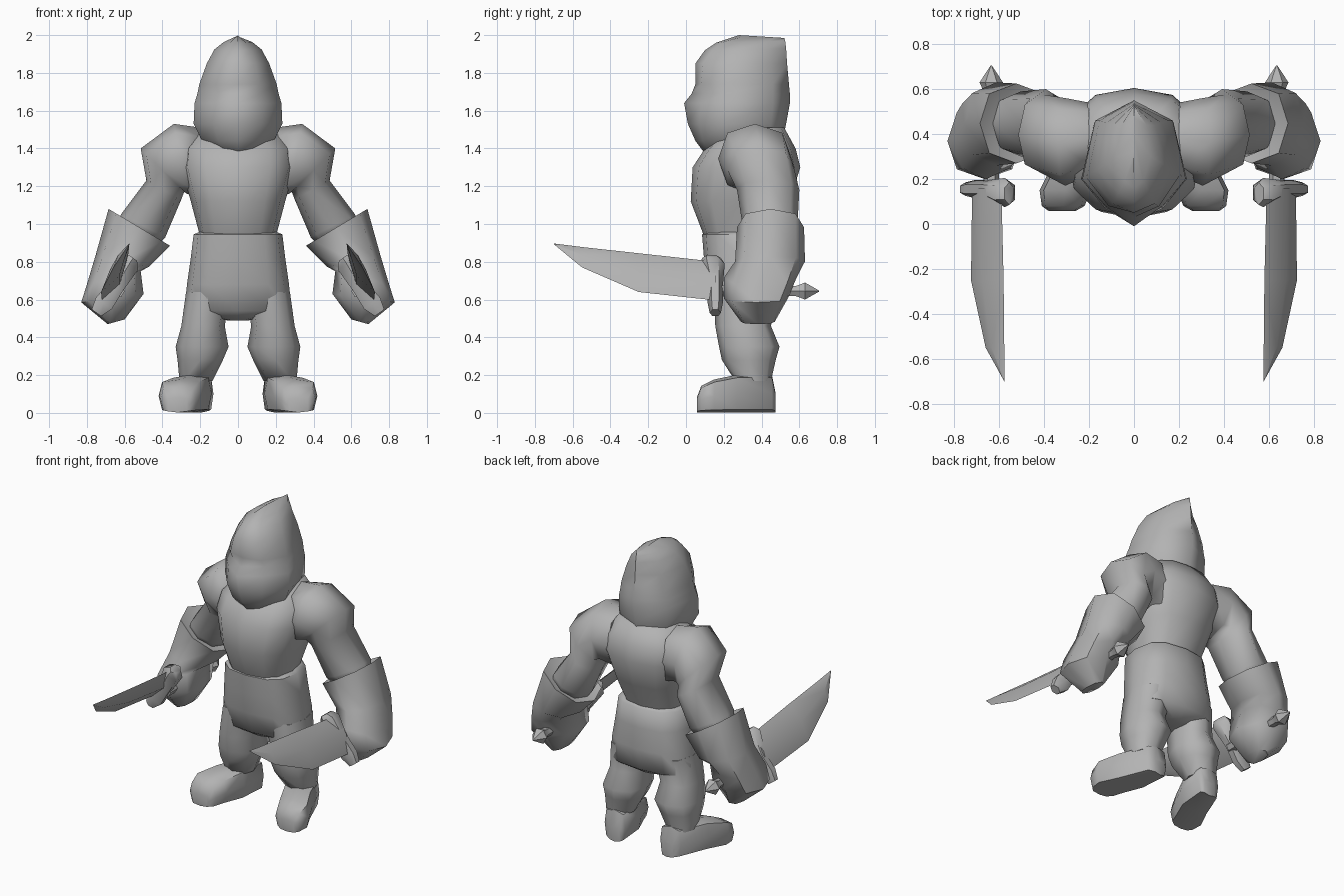
import bpy, bmesh, math
from mathutils import Vector

if "Cube" in bpy.data.objects:
    bpy.data.objects.remove(bpy.data.objects["Cube"])

grey = bpy.data.materials.new("plain grey")
grey.diffuse_color = (0.45, 0.45, 0.45, 1)
grey.use_nodes = True
grey.node_tree.nodes["Principled BSDF"].inputs["Base Color"].default_value = grey.diffuse_color


def oval(center, u, v, n=8, p=1.0):
    """Closed ring around center spanned by half axes u and v; p < 1 is boxier."""
    f = lambda t: math.copysign(abs(t) ** p, t) if abs(t) > 1e-6 else 0.0
    return [Vector(center) + Vector(u) * f(math.cos(a)) + Vector(v) * f(math.sin(a))
            for a in (2 * math.pi * i / n for i in range(n))]


def loft(name, rings, mirror=False, angle=50):
    """Skin a list of equal rings, close both ends, smooth the surface."""
    bm = bmesh.new()
    vs = [[bm.verts.new(p) for p in r] for r in rings]
    n = len(rings[0])
    for a, b in zip(vs, vs[1:]):
        for i in range(n):
            j = (i + 1) % n
            bm.faces.new((a[i], a[j], b[j], b[i]))
    bm.faces.new(vs[0])
    bm.faces.new(vs[-1])
    bmesh.ops.remove_doubles(bm, verts=bm.verts, dist=0.0005)
    bmesh.ops.recalc_face_normals(bm, faces=bm.faces)
    me = bpy.data.meshes.new(name)
    bm.to_mesh(me)
    bm.free()
    me.materials.append(grey)
    ob = bpy.data.objects.new(name, me)
    bpy.context.collection.objects.link(ob)
    bpy.ops.object.select_all(action='DESELECT')
    ob.select_set(True)
    bpy.context.view_layer.objects.active = ob
    bpy.ops.object.shade_smooth_by_angle(angle=math.radians(angle))
    if mirror:
        ob.modifiers.new("mirror", 'MIRROR')
    return ob


def flat(z, x0, x1, y0, y1, n=8, p=1.0):
    """Level ring filling the given x and y range."""
    return oval(((x0 + x1) / 2, (y0 + y1) / 2, z),
                ((x1 - x0) / 2, 0, 0), (0, (y1 - y0) / 2, 0), n, p)


def limb(outer, inner, y0, y1, n=8, p=0.85):
    """Tilted ring given by its outer and inner (x, z) ends and y range."""
    o, i = Vector((outer[0], 0, outer[1])), Vector((inner[0], 0, inner[1]))
    c = (o + i) / 2 + Vector((0, (y0 + y1) / 2, 0))
    return oval(c, (o - i) / 2, (0, (y1 - y0) / 2, 0), n, p)


# hooded head: z, half width, front, cheek, side, rear and back y
def head_ring(z, w, f, c, s, r, b, zr=None):
    half = [(w * .55, c), (w, s), (w * .75, r)]
    pts = [(0, f)] + half + [(0, b)] + [(-x, y) for x, y in reversed(half)]
    return [Vector((x, y, z + (y - f) / (b - f) * (zr or 0))) for x, y in pts]


loft("hooded_head", [head_ring(*r) for r in (
    (1.36, .10, .11, .14, .24, .42, .50),
    (1.44, .19, .05, .09, .22, .44, .51),
    (1.53, .235, .01, .07, .20, .45, .53),
    (1.64, .23, -.01, .08, .20, .46, .55),
    (1.69, .215, .03, .11, .21, .46, .55),
    (1.74, .205, .05, .08, .22, .46, .545),
    (1.85, .165, .05, .09, .24, .45, .535),
    (1.92, .125, .10, .14, .27, .44, .53, .01),
    (1.96, .075, .16, .19, .30, .44, .525, .01),
    (2.00, .001, .28, .32, .40, .47, .52, -.015))], angle=60)

# torso
loft("torso", [flat(z, -w, w, f, b, 12, .8) for z, w, f, b in (
    (.88, .19, .12, .45), (.95, .205, .09, .47), (1.12, .25, .025, .55),
    (1.30, .30, .035, .605), (1.40, .29, .10, .58), (1.51, .20, .23, .52))], angle=70)

# trousers with the low crotch
loft("trousers", [flat(z, -w, w, f, b, 12, .75) for z, w, f, b in (
    (.96, .20, .12, .46), (.945, .235, .085, .49), (.82, .25, .095, .50),
    (.68, .27, .115, .51), (.54, .285, .15, .49), (.49, .06, .22, .42))], angle=60)

# legs
loft("legs", [flat(z, *r, 8, .85) for z, *r in (
    (.64, .04, .275, .15, .48), (.46, .07, .30, .155, .45),
    (.35, .05, .33, .175, .495), (.28, .08, .32, .19, .475),
    (.17, .135, .31, .26, .45))], mirror=True, angle=60)

# boots, lofted from heel to toe
loft("boots", [oval(((a + b) / 2, y, h / 2 + .002), ((b - a) / 2, 0, 0), (0, 0, h / 2), 8, .5)
               for y, a, b, h in ((.475, .15, .24, .10), (.455, .13, .28, .20),
                                  (.27, .14, .36, .20), (.15, .19, .42, .175),
                                  (.08, .22, .41, .14), (.058, .26, .38, .08))],
     mirror=True, angle=60)

# shoulders and upper arms
loft("arms", [limb(*r) for r in (
    ((.20, 1.51), (.20, 1.14), .22, .54), ((.34, 1.53), (.27, 1.16), .17, .56),
    ((.515, 1.40), (.285, 1.17), .22, .575), ((.485, 1.23), (.30, 1.13), .27, .60),
    ((.62, 1.05), (.385, .93), .30, .59), ((.64, .98), (.43, .88), .34, .56))],
     mirror=True, angle=70)

# flared gauntlets ending in fists
loft("gauntlets", [limb(*r) for r in (
    ((.62, 1.01), (.42, .90), .34, .57), ((.685, 1.08), (.36, .885), .27, .625),
    ((.755, .83), (.47, .775), .26, .63), ((.80, .68), (.515, .75), .20, .585),
    ((.83, .585), (.50, .63), .20, .54), ((.69, .47), (.60, .495), .29, .47))],
     mirror=True, angle=55)


# swords: blade rings run along y with a top edge, a bottom edge and a thin side
def edge_ring(y, top, bottom, t, n=4):
    a, b = Vector((top[0], y, top[1])), Vector((bottom[0], y, bottom[1]))
    return oval((a + b) / 2, (a - b) / 2, Vector((.81, 0, .58)) * t, n)


loft("blades", [edge_ring(*r) for r in (
    (.16, (.59, .80), (.72, .595), .035), (-.25, (.58, .845), (.725, .64), .03),
    (-.55, (.577, .878), (.66, .77), .02), (-.70, (.575, .897), (.577, .893), .001))],
     mirror=True, angle=30)

# sword guards, wide at the top and slim in the middle
loft("guards", [oval((x, y, z), (0, d, 0), (w * .81, 0, w * .58), 6) for x, z, y, d, w in (
    (.555, .82, .135, .05, .03), (.575, .79, .14, .065, .065), (.645, .67, .155, .04, .05),
    (.71, .58, .155, .04, .06), (.75, .53, .155, .03, .035))], mirror=True, angle=50)

# grips and pointed pommels
loft("grips", [oval((.635, y, .645), (r, 0, 0), (0, 0, r), 6) for y, r in (
    (.15, .035), (.56, .03), (.585, .032), (.63, .052), (.705, .003))], mirror=True, angle=50)
